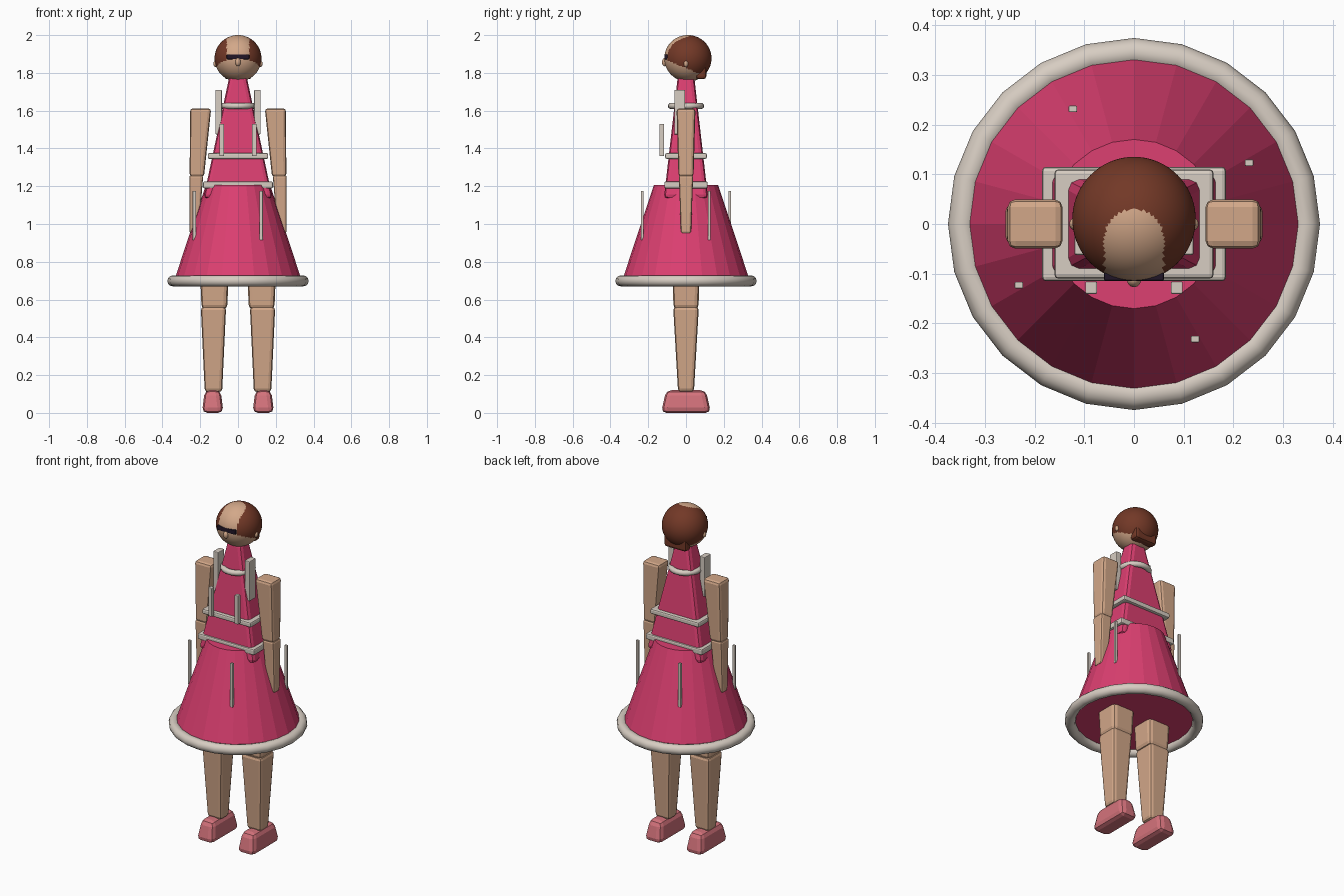
import bpy, bmesh, math
from mathutils import Vector

if "Cube" in bpy.data.objects:
    bpy.data.objects.remove(bpy.data.objects["Cube"])


def mat(name, r, g, b):
    m = bpy.data.materials.new(name)
    m.diffuse_color = (r, g, b, 1)
    m.use_nodes = True
    m.node_tree.nodes["Principled BSDF"].inputs["Base Color"].default_value = m.diffuse_color
    return m


PINK = mat("dress pink", 0.72, 0.05, 0.165)
CREAM = mat("trim cream", 0.68, 0.61, 0.54)
SKIN = mat("skin", 0.65, 0.39, 0.25)
HAIR = mat("hair brown", 0.17, 0.04, 0.02)
SHOE = mat("shoe rose", 0.66, 0.17, 0.20)
DARK = mat("glasses dark", 0.015, 0.008, 0.02)


def finish(name, bm, *mats, smooth=False):
    bmesh.ops.recalc_face_normals(bm, faces=bm.faces[:])
    for f in bm.faces:
        f.smooth = smooth
    me = bpy.data.meshes.new(name)
    bm.to_mesh(me)
    bm.free()
    for m in mats:
        me.materials.append(m)
    ob = bpy.data.objects.new(name, me)
    bpy.context.collection.objects.link(ob)
    return ob


def block(name, m, bottom, top, half_bottom, half_top, bevel=0.0, segs=2):
    """Tapered box between two centres, with rounded edges."""
    bm = bmesh.new()
    bmesh.ops.create_cube(bm, size=2)
    for v in bm.verts:
        c, h = (top, half_top) if v.co.z > 0 else (bottom, half_bottom)
        v.co = Vector((c[0] + v.co.x * h[0], c[1] + v.co.y * h[1], c[2]))
    if bevel:
        bmesh.ops.bevel(bm, geom=bm.edges[:], offset=bevel, segments=segs,
                        profile=0.5, affect='EDGES', clamp_overlap=True)
    return finish(name, bm, m)


def box(name, m, c, size, bevel=0.0):
    h = (size[0] / 2, size[1] / 2)
    return block(name, m, (c[0], c[1], c[2] - size[2] / 2),
                 (c[0], c[1], c[2] + size[2] / 2), h, h, bevel)


def ball(name, m, c, r, u=24, v=16):
    bm = bmesh.new()
    bmesh.ops.create_uvsphere(bm, u_segments=u, v_segments=v, radius=1)
    for w in bm.verts:
        w.co = Vector([c[i] + w.co[i] * r[i] for i in range(3)])
    return finish(name, bm, m, smooth=True)


def ring(name, m, z, major, minor, n=24):
    bpy.ops.mesh.primitive_torus_add(location=(0, 0, z), major_segments=n, minor_segments=12,
                                     major_radius=major, minor_radius=minor)
    ob = bpy.context.object
    ob.name = name
    ob.data.materials.append(m)
    for p in ob.data.polygons:
        p.use_smooth = True


# Head: one sphere, hair painted above a sloping line except the bare forehead
head = ball("head", SKIN, (0, 0.01, 1.877), (0.124, 0.125, 0.123), 72, 56)
head.data.materials.append(HAIR)
for p in head.data.polygons:
    x, y, z = p.center
    bare = (y < -0.03 and abs(x) < 0.06) or (x / 0.06) ** 2 + ((y + 0.03) / 0.06) ** 2 < 1
    if z > 1.825 - 0.4 * y and not (bare and z > 1.8):
        p.material_index = 1

# Hair lock at the nape, glasses, nose, ears
box("back_hair", HAIR, (0, 0.080, 1.822), (0.145, 0.055, 0.11), 0.015)
box("glasses", DARK, (0, -0.105, 1.885), (0.12, 0.02, 0.026), 0.004)
ball("nose", SKIN, (0, -0.112, 1.857), (0.014, 0.015, 0.022))
for s in (-1, 1):
    ball("ear", SKIN, (s * 0.12, 0, 1.848), (0.01, 0.012, 0.016))

# Bodice: tapered block running down into the skirt
block("bodice", PINK, (0, 0, 1.135), (0, 0, 1.785), (0.183, 0.117), (0.045, 0.043), 0.022)

# Skirt: 24-sided cone
bm = bmesh.new()
bmesh.ops.create_cone(bm, cap_ends=True, segments=24, radius1=0.338, radius2=0.17, depth=0.505)
bmesh.ops.translate(bm, verts=bm.verts[:], vec=(0, 0, 0.953))
finish("skirt", bm, PINK)

# Trim: hem, collar and belts
ring("skirt_hem", CREAM, 0.699, 0.345, 0.029)
ring("collar", CREAM, 1.625, 0.08, 0.016)
box("waist_belt", CREAM, (0, 0, 1.207), (0.37, 0.23, 0.036), 0.008)
box("chest_belt", CREAM, (0, 0, 1.36), (0.32, 0.22, 0.03), 0.008)

# Four hanging ribbons around the skirt
for k in range(4):
    a = math.radians(28 + 90 * k)
    box("skirt_ribbon", CREAM, (0.262 * math.cos(a), 0.262 * math.sin(a), 1.045),
        (0.017, 0.013, 0.26), 0.002)

for s in (-1, 1):
    # Straps
    box("shoulder_strap", CREAM, (s * 0.103, -0.033, 1.592), (0.034, 0.058, 0.235), 0.004)
    box("chest_strap", CREAM, (s * 0.086, -0.128, 1.445), (0.024, 0.025, 0.17), 0.003)
    # Arms
    block("upper_arm", SKIN, (s * 0.218, 0, 1.25), (s * 0.198, 0, 1.612),
          (0.038, 0.04), (0.056, 0.05), 0.016)
    block("forearm", SKIN, (s * 0.233, 0, 0.95), (s * 0.221, 0, 1.258),
          (0.024, 0.027), (0.037, 0.038), 0.011)
    # Legs
    block("thigh", SKIN, (s * 0.125, 0, 0.55), (s * 0.125, 0, 0.98),
          (0.068, 0.066), (0.085, 0.08), 0.022)
    block("shin", SKIN, (s * 0.13, 0, 0.11), (s * 0.13, 0, 0.562),
          (0.046, 0.042), (0.067, 0.068), 0.018)
    # Shoes
    block("shoe", SHOE, (s * 0.134, 0, 0), (s * 0.134, 0, 0.12),
          (0.057, 0.132), (0.042, 0.105), 0.028)
